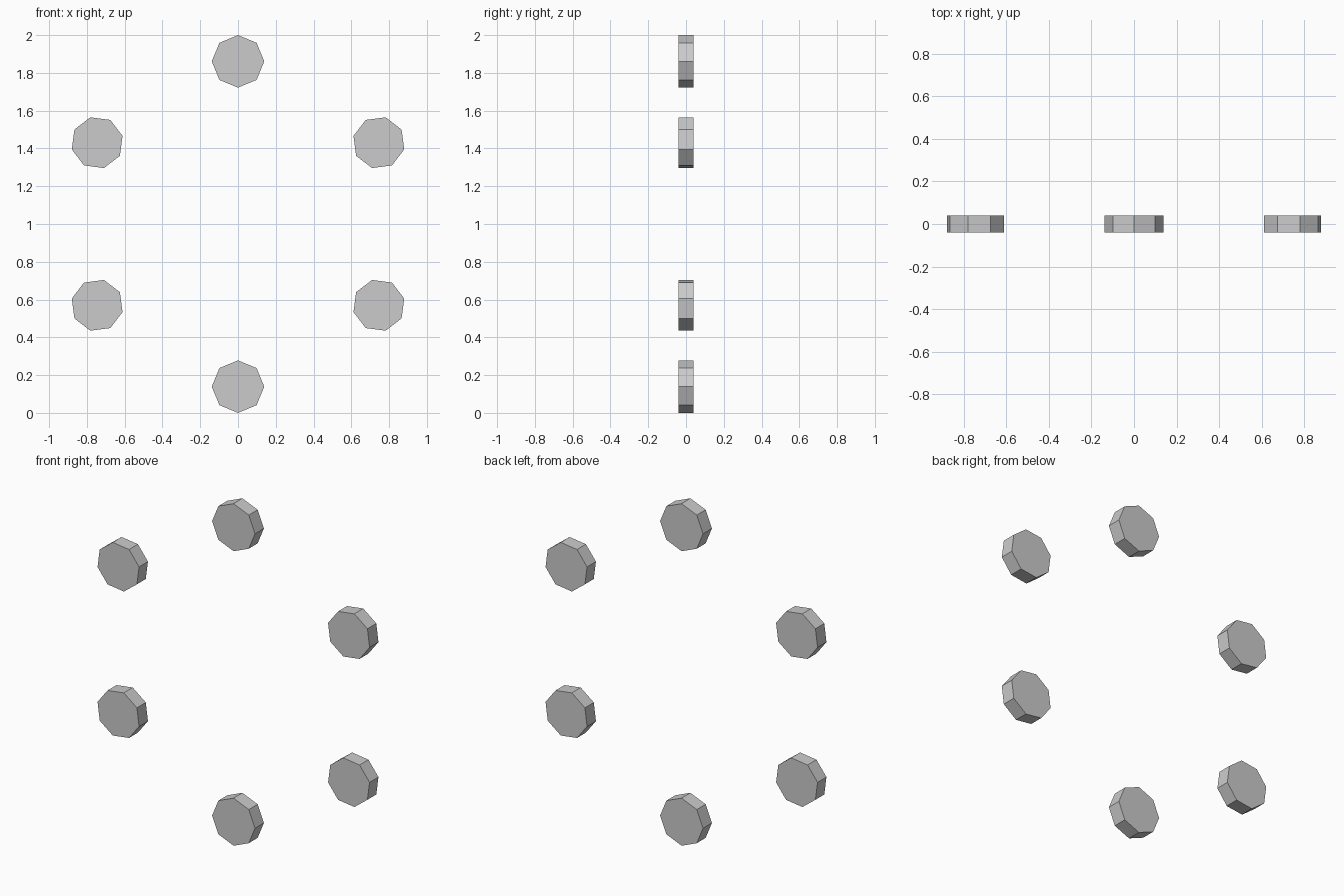
import bpy
from math import pi, sin, cos

if "Cube" in bpy.data.objects:
    bpy.data.objects.remove(bpy.data.objects["Cube"])

RING_R, DISC_R, THICK, CENTRE_Z = 0.861, 0.139, 0.082, 1.0


def disc_mesh():
    # flat eight-sided disc, axis along y, one corner pointing along +x
    n = 8
    ring = [(DISC_R * cos(2 * pi * i / n), DISC_R * sin(2 * pi * i / n)) for i in range(n)]
    verts = [(x, y, z) for y in (-THICK / 2, THICK / 2) for x, z in ring]
    faces = [tuple(range(n)), tuple(reversed(range(n, 2 * n)))]
    faces += [(i, i + n, (i + 1) % n + n, (i + 1) % n) for i in range(n)]
    mesh = bpy.data.meshes.new("disc")
    mesh.from_pydata(verts, [], faces)
    mesh.update()
    return mesh


# six discs spaced round an upright circle, each turned to point outward
mesh = disc_mesh()
for k in range(6):
    a = pi / 2 + k * pi / 3
    disc = bpy.data.objects.new(f"disc_{k + 1}", mesh)
    disc.location = (RING_R * cos(a), 0, CENTRE_Z + RING_R * sin(a))
    disc.rotation_euler = (0, -a, 0)
    bpy.context.collection.objects.link(disc)
